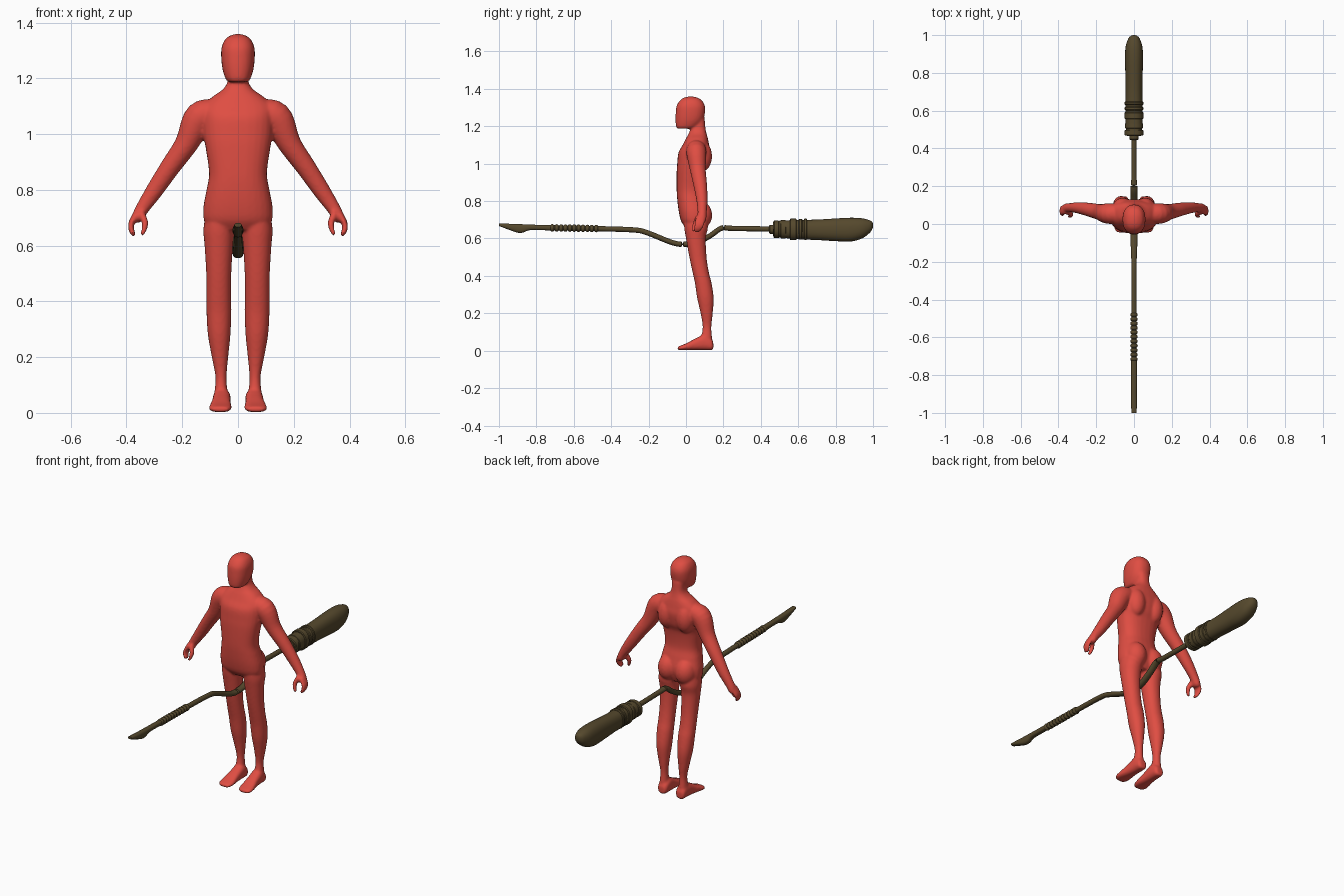
import bpy, bmesh, math
from mathutils import Vector, Matrix


def material(name, rgb):
    m = bpy.data.materials.new(name)
    m.diffuse_color = (*rgb, 1)
    return m


RED = material("red", (0.74, 0.075, 0.055))
BROWN = material("dark_brown", (0.092, 0.066, 0.026))


def smooth_stations(st, n):
    """Catmull-Rom interpolation of station tuples."""
    out = []
    for i in range(len(st) - 1):
        a, b = st[i], st[i + 1]
        p = st[i - 1] if i else a
        q = st[i + 2] if i + 2 < len(st) else b
        for k in range(n):
            t = k / n
            out.append([0.5 * (2 * B + (C - A) * t + (2 * A - 5 * B + 4 * C - D) * t * t
                               + (3 * B - A - 3 * C + D) * t ** 3)
                        for A, B, C, D in zip(p, a, b, q)])
    return out + [list(st[-1])]


def loft(bm, st, axis=None, power=2.0, n=5, seg=28):
    """Skin rings (x, y, z, ru, rv); axis gives fixed ring planes, else they follow the path."""
    st = smooth_stations(st, n)
    pts = [Vector(s[:3]) for s in st]
    rings = []
    for i, s in enumerate(st):
        if axis == 'Z':
            u, v = Vector((1, 0, 0)), Vector((0, 1, 0))
        elif axis == 'Y':
            u, v = Vector((1, 0, 0)), Vector((0, 0, 1))
        else:
            t = (pts[min(i + 1, len(pts) - 1)] - pts[max(i - 1, 0)]).normalized()
            u = t.cross(Vector((0, 1, 0))).normalized()
            v = t.cross(u)
        ring = []
        for k in range(seg):
            c, d = math.cos(2 * math.pi * k / seg), math.sin(2 * math.pi * k / seg)
            c = math.copysign(abs(c) ** (2 / power), c)
            d = math.copysign(abs(d) ** (2 / power), d)
            ring.append(bm.verts.new(pts[i] + u * c * max(s[3], .001) + v * d * max(s[4], .001)))
        rings.append(ring)
    faces = [bm.faces.new((a[k], a[(k + 1) % seg], b[(k + 1) % seg], b[k]))
             for a, b in zip(rings, rings[1:]) for k in range(seg)]
    faces += [bm.faces.new(rings[0]), bm.faces.new(rings[-1])]
    bmesh.ops.recalc_face_normals(bm, faces=faces)
    return [v for r in rings for v in r]


def box_rows(rows):
    """(z, x0, x1, y0, y1) extents to loft stations."""
    return [((a + b) / 2, (c + d) / 2, z, (b - a) / 2, (d - c) / 2) for z, a, b, c, d in rows]


def centred(rows):
    return box_rows([(z, -w, w, a, b) for z, w, a, b in rows])


def finish(bm, name, mat, angle=None):
    me = bpy.data.meshes.new(name)
    bm.to_mesh(me)
    bm.free()
    me.materials.append(mat)
    ob = bpy.data.objects.new(name, me)
    bpy.context.collection.objects.link(ob)
    if angle:
        bpy.ops.object.select_all(action='DESELECT')
        ob.select_set(True)
        bpy.context.view_layer.objects.active = ob
        bpy.ops.object.shade_smooth_by_angle(angle=math.radians(angle))
    return ob


# ---- body: overlapping lofts fused into one smooth skin
bm = bmesh.new()
# torso and neck
loft(bm, centred([
    (.655, .10, .0, .095), (.69, .122, -.025, .11), (.74, .124, -.038, .118),
    (.80, .113, -.046, .105), (.86, .104, -.05, .092), (.95, .116, -.05, .10),
    (1.0, .125, -.047, .12), (1.06, .128, -.04, .13), (1.10, .125, -.018, .124),
    (1.135, .09, .0, .117), (1.16, .055, .014, .11), (1.19, .037, .024, .104),
    (1.24, .037, .024, .10)]), 'Z', 2.4)
# head
loft(bm, centred([
    (1.187, .034, -.045, .035), (1.197, .044, -.053, .06), (1.23, .055, -.056, .09),
    (1.27, .060, -.055, .101), (1.31, .059, -.050, .101), (1.34, .046, -.03, .083),
    (1.354, .026, -.008, .058), (1.359, .008, .015, .035)]), 'Z', 2.3)

leg = box_rows([
    (.73, .012, .112, -.015, .11), (.66, .012, .124, -.010, .117), (.60, .018, .120, .0, .106),
    (.50, .024, .114, .018, .110), (.42, .025, .113, .035, .122), (.36, .024, .113, .048, .137),
    (.28, .027, .108, .060, .148), (.20, .035, .094, .078, .143), (.13, .041, .081, .089, .136),
    (.08, .038, .084, .082, .138), (.03, .032, .09, .07, .142)])
foot = [(.058, .146, .027, .018, .018), (.058, .135, .034, .028, .031), (.058, .10, .045, .032, .042),
        (.060, .05, .034, .034, .031), (.063, .0, .021, .040, .018),
        (.064, -.03, .015, .038, .012), (.063, -.045, .013, .024, .008)]
arm = [(.07, .055, 1.075, .045, .05), (.135, .055, 1.06, .057, .054), (.185, .064, .965, .042, .042),
       (.243, .077, .882, .036, .036), (.300, .086, .797, .031, .029), (.345, .086, .73, .024, .024),
       (.360, .080, .70, .021, .028), (.364, .077, .685, .012, .02)]
fingers = [(.365, .077, .71, .014, .026), (.382, .072, .68, .011, .026),
           (.382, .063, .655, .010, .022), (.372, .055, .636, .007, .015)]
thumb = [(.348, .065, .715, .014, .016), (.334, .052, .685, .012, .014),
         (.336, .044, .66, .010, .012), (.345, .038, .638, .007, .008)]
for side in (1, -1):
    new = loft(bm, leg, 'Z', 2.1) + loft(bm, foot, 'Y', 2.5)
    new += loft(bm, arm) + loft(bm, fingers) + loft(bm, thumb)
    # buttock and shoulder blade
    for c, r in (((.055, .076, .725), (.058, .064, .075)), ((.06, .09, 1.04), (.05, .049, .08))):
        new += bmesh.ops.create_uvsphere(bm, u_segments=24, v_segments=16, radius=1,
                                         matrix=Matrix.LocRotScale(Vector(c), None, Vector(r)))['verts']
    if side < 0:
        for v in new:
            v.co.x *= -1
        bmesh.ops.reverse_faces(bm, faces=list({f for v in new for f in v.link_faces}))
body = finish(bm, "body", RED)
rm = body.modifiers.new("fuse", 'REMESH')
rm.mode = 'VOXEL'
rm.voxel_size = .006
rm.use_smooth_shade = True
sm = body.modifiers.new("soften", 'SMOOTH')
sm.factor = .5
sm.iterations = 6

# ---- broom handle with the dip under the rider
bm = bmesh.new()
path = [(-.85, .66), (-.70, .657), (-.45, .652), (-.27, .645), (-.20, .628), (-.07, .577), (0, .569),
        (.06, .578), (.13, .615), (.19, .655), (.25, .654), (.48, .65)]
loft(bm, [(0, y, z, .019 if -.1 < y < .2 else .014, .014) for y, z in path], seg=16)
finish(bm, "broom_handle", BROWN, 40)

# carved front tip
bm = bmesh.new()
loft(bm, [(0, y, (a + b) / 2, w, (b - a) / 2) for y, a, b, w in (
    (-1, .667, .681, .013), (-.95, .648, .679, .016), (-.90, .631, .677, .017),
    (-.87, .632, .676, .017), (-.83, .645, .674, .016), (-.72, .643, .672, .015))], 'Y', 2.6, seg=20)
finish(bm, "handle_tip", BROWN, 40)

# ridged front grip
bm = bmesh.new()
for i in range(11):
    y = -.715 + i * .0235
    loft(bm, [(0, y + d, .657 - i * .0004, r, r)
              for d, r in ((-.011, .012), (-.005, .019), (.005, .019), (.011, .012))], 'Y', n=2, seg=16)
finish(bm, "grip_rings", BROWN, 50)

# bristle bundle
bm = bmesh.new()
loft(bm, [(0, y, (a + b) / 2, w, (b - a) / 2) for y, a, b, w in (
    (.465, .615, .688, .036), (.50, .606, .695, .043), (.60, .596, .699, .045), (.70, .592, .701, .044),
    (.80, .586, .707, .046), (.88, .584, .711, .048), (.94, .600, .708, .044),
    (.98, .628, .698, .031), (.995, .648, .689, .018), (1.0, .662, .678, .006))], 'Y', 2.3)
finish(bm, "bristles", BROWN, 40)

# binding bands and collar
bm = bmesh.new()
for y0, y1, r, rz in ((.445, .47, .024, .024), (.468, .498, .050, .047), (.505, .535, .047, .049),
                      (.555, .592, .050, .058), (.602, .622, .049, .055), (.63, .648, .050, .057)):
    e = .004
    loft(bm, [(0, y, .649, r - d, rz - d) for y, d in
              ((y0, e), (y0 + e, 0), (y1 - e, 0), (y1, e))], 'Y', 2.2, n=1)
finish(bm, "binding_bands", BROWN, 35)
